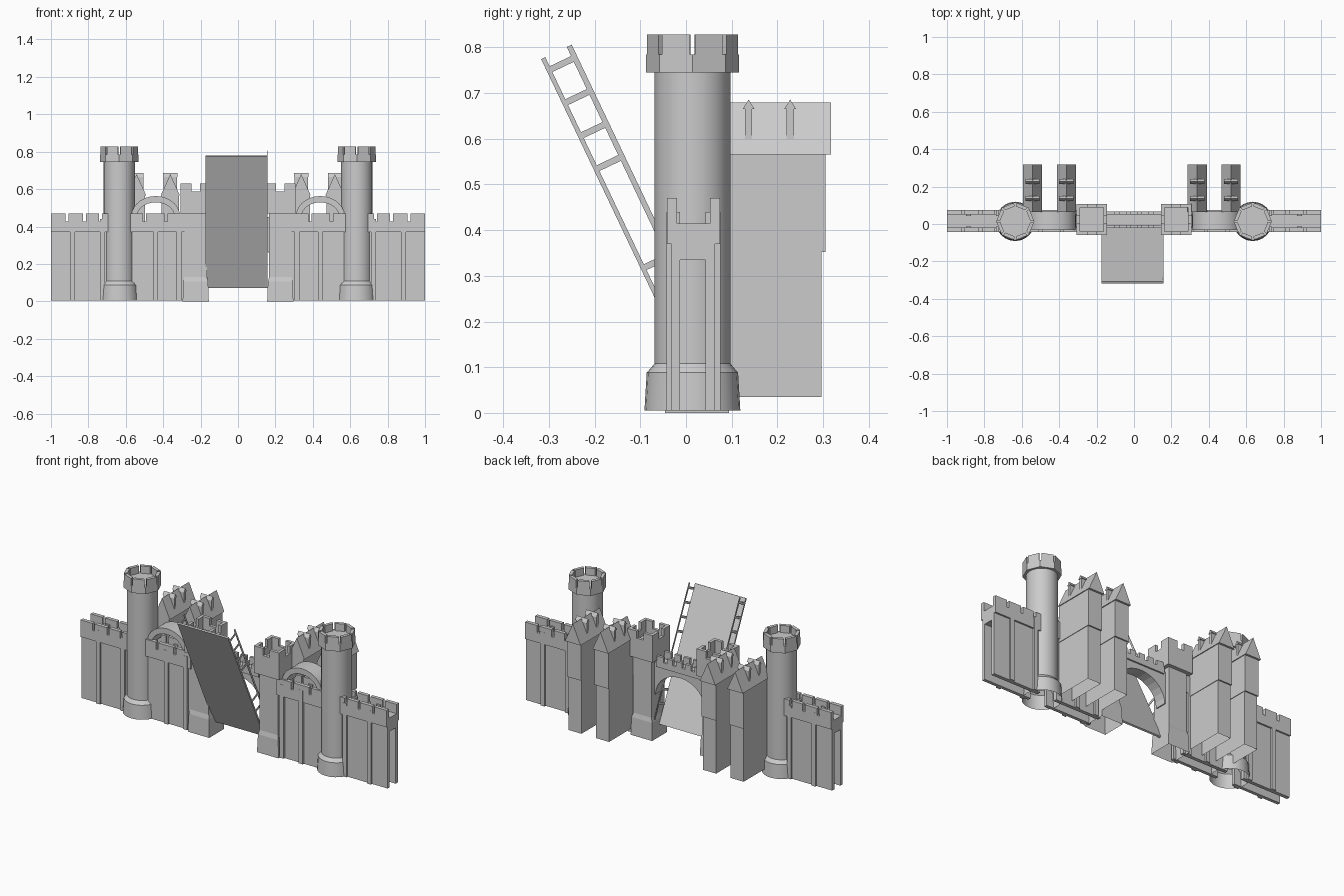
import bpy, bmesh
from math import sin, cos, pi, radians
from mathutils import Matrix

cube = bpy.data.objects.get("Cube")
if cube:
    bpy.data.objects.remove(cube, do_unlink=True)

stone = bpy.data.materials.new("grey_stone")
stone.use_nodes = True
GREY = (0.6, 0.6, 0.6, 1)
stone.diffuse_color = GREY
stone.node_tree.nodes["Principled BSDF"].inputs["Base Color"].default_value = GREY


def prism(bm, pts, axis, lo, hi, open_bottom=False, top_pts=None):
    """Extrude a 2D outline along an axis; top_pts allows a taper."""
    place = {"x": lambda p, h: (h, p[0], p[1]),
             "y": lambda p, h: (p[0], h, p[1]),
             "z": lambda p, h: (p[0], p[1], h)}[axis]
    a = [bm.verts.new(place(p, lo)) for p in pts]
    b = [bm.verts.new(place(p, hi)) for p in (top_pts or pts)]
    n = len(pts)
    for i in range(n):
        j = (i + 1) % n
        bm.faces.new((a[i], a[j], b[j], b[i]))
    if not open_bottom:
        bm.faces.new(a[::-1])
    bm.faces.new(b)


def rect(x0, x1, y0, y1):
    return [(x0, y0), (x1, y0), (x1, y1), (x0, y1)]


def box(bm, x0, x1, y0, y1, z0, z1, open_bottom=False):
    prism(bm, rect(min(x0, x1), max(x0, x1), y0, y1), "z", z0, z1, open_bottom)


def finish(name, bm, smooth=False, matrix=None):
    bmesh.ops.recalc_face_normals(bm, faces=bm.faces)
    if matrix:
        bm.transform(matrix)
    me = bpy.data.meshes.new(name)
    bm.to_mesh(me)
    bm.free()
    me.materials.append(stone)
    ob = bpy.data.objects.new(name, me)
    bpy.context.collection.objects.link(ob)
    if smooth:
        bpy.ops.object.select_all(action="DESELECT")
        ob.select_set(True)
        bpy.context.view_layer.objects.active = ob
        bpy.ops.object.shade_smooth_by_angle(angle=radians(35))


def ellipse(cx, cz, rx, rz, n=14):
    """Upper half of an ellipse, right to left."""
    return [(cx + rx * cos(pi * i / n), cz + rz * sin(pi * i / n)) for i in range(n + 1)]


def battlement(bm, x0, x1, y0, y1, z0, z_gap, z1, gaps, w=0.016):
    """Strip of wall with narrow gaps cut in its top."""
    box(bm, x0, x1, y0, y1, z0, z_gap)
    edges = [x0] + [g + d for g in gaps for d in (-w / 2, w / 2)] + [x1]
    for a, b in zip(edges[::2], edges[1::2]):
        box(bm, a, b, y0, y1, z_gap, z1)


def curtain_wall(name, s, x0, x1, gaps, piers):
    """Double-skinned wall with walkway, parapets and thin piers."""
    bm = bmesh.new()
    x0, x1 = sorted((s * x0, s * x1))
    gaps = sorted(s * g for g in gaps)
    for y0, y1, p0, p1, t0, t1 in ((-0.032, -0.013, -0.042, -0.02, -0.043, -0.013),
                                   (0.043, 0.064, 0.052, 0.074, 0.043, 0.075)):
        box(bm, x0, x1, y0, y1, 0.005, 0.38)
        battlement(bm, x0, x1, p0, p1, 0.37, 0.428, 0.47, gaps)
        for p in piers:
            box(bm, s * p - 0.013, s * p + 0.013, t0, t1, 0.005, 0.44)
    box(bm, x0, x1, -0.03, 0.062, 0.335, 0.415)
    finish(name, bm)


def round_tower(name, cx, cy):
    # Lathed shaft with flared foot
    bm = bmesh.new()
    profile = [(0.105, 0.005), (0.1, 0.088), (0.083, 0.108), (0.083, 0.75)]
    n = 24
    rings = [[bm.verts.new((cx + r * cos(2 * pi * i / n), cy + r * sin(2 * pi * i / n), z))
              for i in range(n)] for r, z in profile]
    for a, b in zip(rings, rings[1:]):
        for i in range(n):
            j = (i + 1) % n
            bm.faces.new((a[i], a[j], b[j], b[i]))
    finish(name + "_shaft", bm, smooth=True)

    # Octagonal crown with a gap at each corner
    bm = bmesh.new()

    def corner(i, r):
        return (cx + r * cos(i * pi / 4), cy + r * sin(i * pi / 4))

    def along(p, q, t):
        return (p[0] + (q[0] - p[0]) * t, p[1] + (q[1] - p[1]) * t)

    prism(bm, [corner(i, 0.102) for i in range(8)], "z", 0.745, 0.785)
    for i in range(8):
        o0, o1 = corner(i, 0.102), corner(i + 1, 0.102)
        i0, i1 = corner(i, 0.082), corner(i + 1, 0.082)
        prism(bm, [along(o0, o1, 0.08), along(o0, o1, 0.92),
                   along(i0, i1, 0.92), along(i0, i1, 0.08)], "z", 0.785, 0.828)
    finish(name + "_crown", bm)


def square_tower(name, cx, cy):
    bm = bmesh.new()

    def sq(h):
        return rect(cx - h, cx + h, cy - h, cy + h)

    prism(bm, sq(0.07), "z", 0, 0.105, True, sq(0.066))
    prism(bm, sq(0.066), "z", 0.105, 0.13, True, sq(0.06))
    prism(bm, sq(0.06), "z", 0.13, 0.47, True)
    finish(name + "_body", bm)

    # Hollow crown with corner merlons
    bm = bmesh.new()
    h, t, m = 0.082, 0.018, 0.06
    prism(bm, sq(h), "z", 0.47, 0.545)
    for s in (-1, 1):
        e, i = s * h, s * (h - t)
        y0, y1 = sorted((cy + e, cy + i))
        box(bm, cx - h, cx + h, y0, y1, 0.545, 0.587)
        box(bm, cx + e, cx + i, cy - h + t, cy + h - t, 0.545, 0.587)
        for q in (-1, 1):
            box(bm, cx + q * h, cx + q * (h - m), y0, y1, 0.587, 0.63)
            v0, v1 = sorted((cy + s * (h - t), cy + s * (h - m)))
            box(bm, cx + q * h, cx + q * (h - t), v0, v1, 0.587, 0.63)
    finish(name + "_crown", bm)


def back_house(name, cx):
    bm = bmesh.new()
    box(bm, cx - 0.043, cx + 0.043, 0.065, 0.297, 0.035, 0.352, True)
    box(bm, cx - 0.046, cx + 0.046, 0.065, 0.305, 0.352, 0.566)
    finish(name + "_body", bm)
    # Steep gable roof with crossing dormers
    bm = bmesh.new()
    prism(bm, [(cx - 0.051, 0.566), (cx + 0.051, 0.566), (cx, 0.68)], "y", 0.065, 0.317)
    for y in (0.137, 0.228):
        prism(bm, rect(y - 0.008, y + 0.008, 0.6, 0.667), "x", cx - 0.036, cx + 0.036)
        prism(bm, [(y - 0.013, 0.665), (y + 0.013, 0.665), (y, 0.686)], "x", cx - 0.038, cx + 0.038)
    finish(name + "_roof", bm)


for s, side in ((1, "left"), (-1, "right")):
    curtain_wall(side + "_outer_wall", s, 1.0, 0.69, (0.915, 0.82, 0.735), (0.885, 0.725))
    curtain_wall(side + "_inner_wall", s, 0.58, 0.28, (0.5, 0.385), (0.44, 0.315))
    round_tower(side + "_round_tower", s * 0.635, 0.014)
    square_tower(side + "_gate_tower", s * 0.226, 0.024)
    for label, off in (("outer", 0.53), ("inner", 0.35)):
        back_house(side + "_" + label + "_house", s * off - 0.012)
    # Arch standing on the inner wall
    bm = bmesh.new()
    ring = ellipse(s * 0.44, 0.455, 0.13, 0.108) + ellipse(s * 0.44, 0.455, 0.1, 0.074)[::-1]
    prism(bm, ring, "y", -0.032, 0.066)
    finish(side + "_wall_arch", bm, smooth=True)

# Gate arch between the square towers
bm = bmesh.new()
prism(bm, [(-0.18, 0.45), (-0.18, 0.26)] + ellipse(0, 0.26, 0.16, 0.14)[::-1]
      + [(0.18, 0.26), (0.18, 0.45)], "y", -0.012, 0.057)
for y in (-0.022, 0.05):
    battlement(bm, -0.15, 0.15, y, y + 0.016, 0.43, 0.465, 0.495, (-0.09, -0.03, 0.03, 0.09), 0.022)
finish("gate_arch", bm)

# Raised drawbridge with flat side rails, built upright and then tilted
tilt = Matrix.Translation((-0.009, 0.018, 0.07)) @ Matrix.Rotation(0.444, 4, "X")
bm = bmesh.new()
box(bm, -0.166, 0.166, 0, 0.01, 0, 0.78)
finish("drawbridge_deck", bm, matrix=tilt)
bm = bmesh.new()
for x in (-0.165, 0.165):
    box(bm, x - 0.001, x + 0.001, 0.062, 0.074, 0.02, 0.78)
    for k in range(9):
        if k not in (4, 5):
            z = 0.744 - 0.08 * k
            box(bm, x - 0.001, x + 0.001, 0.008, 0.064, z, z + 0.014)
finish("drawbridge_rails", bm, matrix=tilt)
